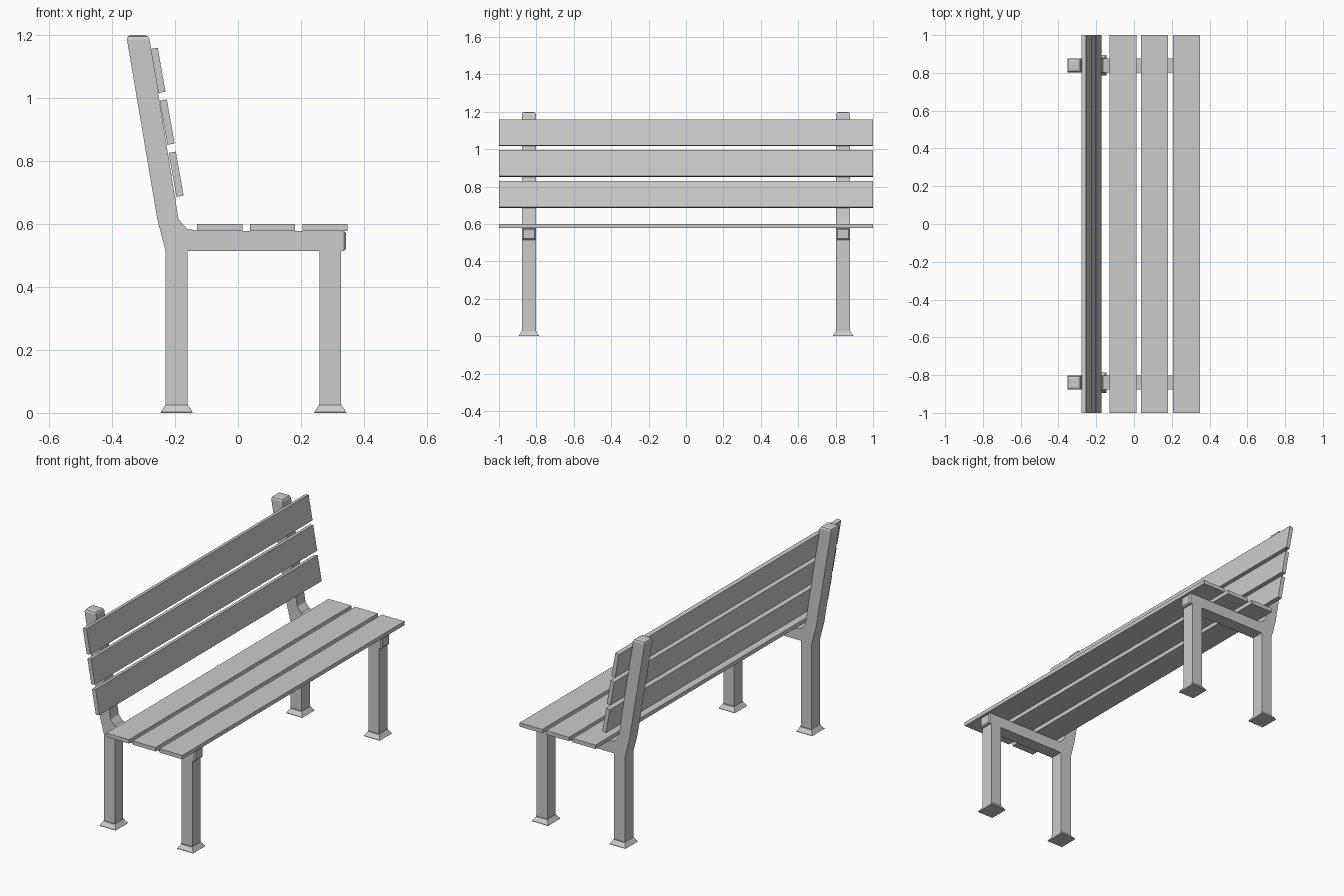
import bpy, bmesh, math

if "Cube" in bpy.data.objects:
    bpy.data.objects.remove(bpy.data.objects["Cube"])

FRAME_Y, HALF_W = 0.84, 0.037


def finish(name, bm):
    bmesh.ops.recalc_face_normals(bm, faces=bm.faces)
    mesh = bpy.data.meshes.new(name)
    bm.to_mesh(mesh)
    bm.free()
    ob = bpy.data.objects.new(name, mesh)
    bpy.context.collection.objects.link(ob)
    return ob


def slat(name, x, z, sx, sz, tilt=0.0):
    bpy.ops.mesh.primitive_cube_add(size=1, location=(x, 0, z), rotation=(0, tilt, 0))
    ob = bpy.context.object
    ob.name = name
    ob.scale = (sx, 2.0, sz)


def side_frame(name, y):
    # legs, seat rail and raked back post as one outline
    pts = [(-0.23, 0.02), (-0.161, 0.02), (-0.161, 0.515), (0.259, 0.515),
           (0.259, 0.02), (0.327, 0.02), (0.327, 0.515), (0.343, 0.515),
           (0.343, 0.577), (-0.13, 0.579), (-0.163, 0.585), (-0.189, 0.615),
           (-0.283, 1.2), (-0.355, 1.2), (-0.256, 0.613), (-0.23, 0.515)]
    bm = bmesh.new()
    face = bm.faces.new([bm.verts.new((x, y - HALF_W, z)) for x, z in pts])
    ext = bmesh.ops.extrude_face_region(bm, geom=[face], use_keep_orig=True)
    for v in ext["geom"]:
        if isinstance(v, bmesh.types.BMVert):
            v.co.y += 2 * HALF_W

    # softened post top and rail nose
    for test, size, segs in ((lambda c: c.z > 1.19, 0.014, 2),
                             (lambda c: c.x > 0.34, 0.007, 1)):
        edges = [e for e in bm.edges if all(test(v.co) for v in e.verts)]
        bmesh.ops.bevel(bm, geom=edges, offset=size, segments=segs,
                        profile=0.5, affect='EDGES')
    finish(name, bm)


def foot(name, x, y):
    # flared square foot
    bm = bmesh.new()
    rings = []
    for hx, hy, z in ((0.050, 0.055, 0), (0.050, 0.055, 0.003),
                      (0.036, 0.039, 0.025), (0.036, 0.039, 0.029)):
        rings.append([bm.verts.new((x + sx * hx, y + sy * hy, z))
                      for sx, sy in ((-1, -1), (1, -1), (1, 1), (-1, 1))])
    bm.faces.new(rings[0])
    bm.faces.new(rings[-1])
    for a, b in zip(rings, rings[1:]):
        for i in range(4):
            j = (i + 1) % 4
            bm.faces.new((a[i], a[j], b[j], b[i]))
    finish(name, bm)


# frames and feet at both ends
for side, s in (("left", -1), ("right", 1)):
    side_frame(f"side_frame_{side}", s * FRAME_Y)
    foot(f"back_foot_{side}", -0.195, s * FRAME_Y)
    foot(f"front_foot_{side}", 0.293, s * FRAME_Y)

# seat slats
for i, x in enumerate((-0.058, 0.109, 0.277)):
    slat(f"seat_slat_{i + 1}", x, 0.589, 0.143, 0.022)

# backrest slats, leaning back
for i, (x, z) in enumerate(((-0.1965, 0.758), (-0.225, 0.9235), (-0.254, 1.088))):
    slat(f"back_slat_{i + 1}", x, z, 0.023, 0.142, math.radians(-10))
